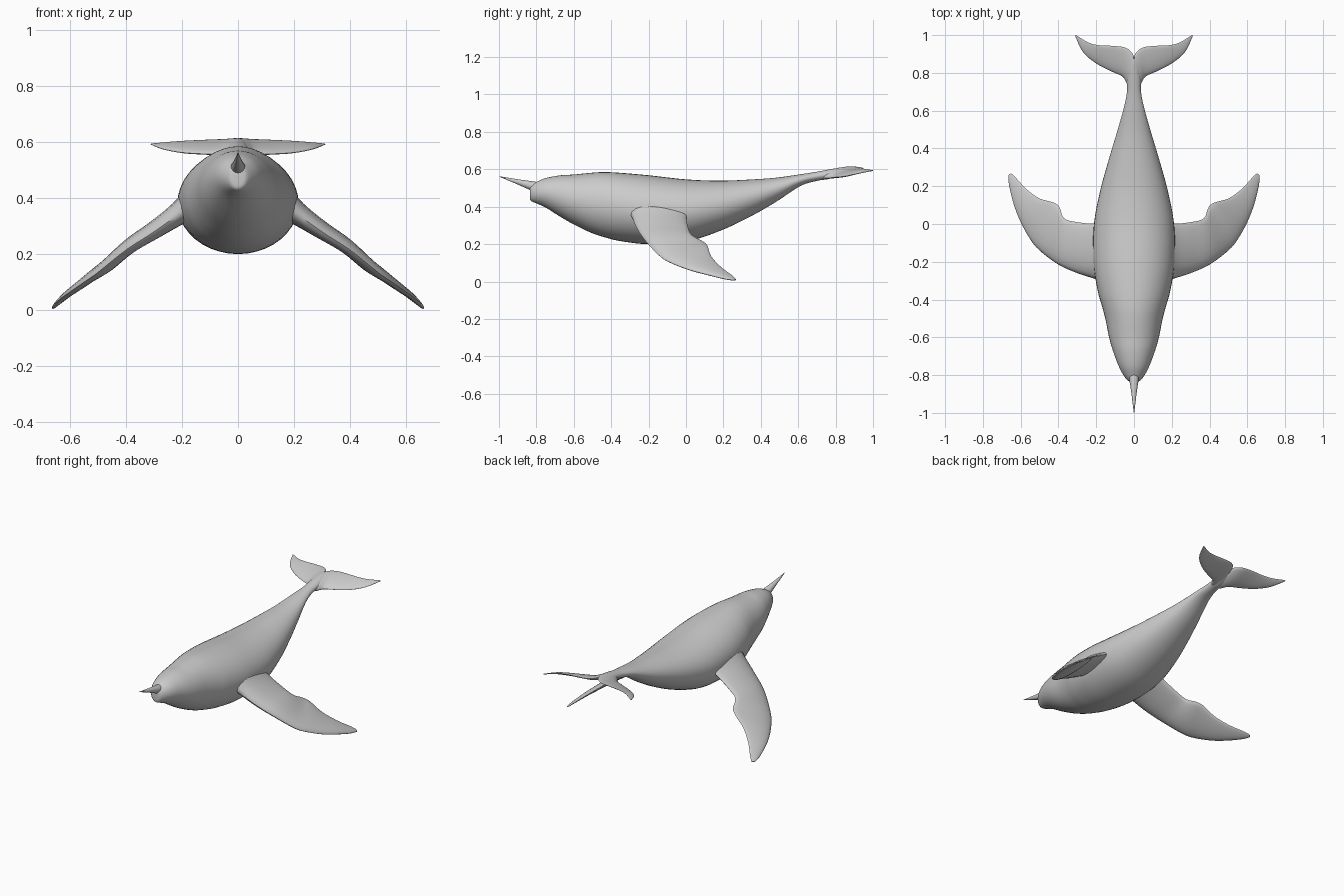
import bpy, math
from mathutils import Vector

if "Cube" in bpy.data.objects:
    bpy.data.objects.remove(bpy.data.objects["Cube"])

skin = bpy.data.materials.new("grey_skin")
skin.diffuse_color = (0.6, 0.6, 0.6, 1)
skin.use_nodes = True
skin.node_tree.nodes["Principled BSDF"].inputs["Base Color"].default_value = skin.diffuse_color


def smooth_rows(rows, steps):
    """Catmull-Rom interpolation through rows of numbers."""
    out = []
    n = len(rows)
    for i in range(n - 1):
        p = [rows[max(i - 1, 0)], rows[i], rows[i + 1], rows[min(i + 2, n - 1)]]
        for s in range(steps):
            t = s / steps
            out.append([0.5 * (2 * b + (c - a) * t + (2 * a - 5 * b + 4 * c - d) * t * t
                               + (3 * b - a - 3 * c + d) * t ** 3)
                        for a, b, c, d in zip(*p)])
    out.append(list(rows[-1]))
    return out


def loft(name, rings, cap_start, flip=False):
    """Skin a list of equal closed rings, with the last end capped."""
    n = len(rings[0])
    verts = [v for r in rings for v in r]
    faces = [(i * n + j, i * n + (j + 1) % n, (i + 1) * n + (j + 1) % n, (i + 1) * n + j)
             for i in range(len(rings) - 1) for j in range(n)]
    faces.append(tuple(range(len(verts) - n, len(verts))))
    if cap_start:
        faces.append(tuple(reversed(range(n))))
    if flip:
        faces = [tuple(reversed(f)) for f in faces]
    me = bpy.data.meshes.new(name)
    me.from_pydata(verts, [], faces)
    me.materials.append(skin)
    ob = bpy.data.objects.new(name, me)
    bpy.context.collection.objects.link(ob)
    bpy.ops.object.select_all(action='DESELECT')
    ob.select_set(True)
    bpy.context.view_layer.objects.active = ob
    bpy.ops.object.shade_smooth_by_angle(angle=math.radians(50))
    return ob


def blade(name, stations, side):
    """Tapering fin: leading edge, trailing edge and half thickness per station."""
    rings = []
    rows = smooth_rows(stations, 4)
    mids = [(Vector(r[:3]) + Vector(r[3:6])) / 2 for r in rows]
    for i, r in enumerate(rows):
        lead, trail = Vector(r[:3]), Vector(r[3:6])
        along = mids[min(i + 1, len(mids) - 1)] - mids[max(i - 1, 0)]
        normal = along.cross(trail - lead).normalized()
        ring = []
        for k in range(20):
            a = math.tau * k / 20
            u = (1 - math.cos(a)) / 2
            h = r[6] * math.sin(a) * (1.25 - 0.6 * u)
            p = lead.lerp(trail, u) + normal * h
            ring.append((p.x * side, p.y, p.z))
        rings.append(ring)
    loft(name, rings, False, side > 0)


# Body: y, half width, top, bottom
body = [
    (-0.835, 0.012, 0.49, 0.455), (-0.83, 0.032, 0.515, 0.432), (-0.80, 0.056, 0.532, 0.418),
    (-0.75, 0.082, 0.553, 0.395), (-0.67, 0.112, 0.568, 0.345), (-0.60, 0.132, 0.572, 0.305),
    (-0.51, 0.15, 0.581, 0.262), (-0.44, 0.168, 0.585, 0.238), (-0.35, 0.193, 0.581, 0.216),
    (-0.20, 0.215, 0.568, 0.20), (0.0, 0.212, 0.546, 0.213), (0.18, 0.178, 0.539, 0.27),
    (0.34, 0.134, 0.545, 0.345), (0.48, 0.092, 0.555, 0.425), (0.61, 0.055, 0.573, 0.51),
    (0.70, 0.037, 0.587, 0.538), (0.77, 0.036, 0.60, 0.55), (0.84, 0.025, 0.612, 0.58),
    (0.875, 0.006, 0.615, 0.604),
]
rings = []
for y, w, top, bottom in smooth_rows(body, 4):
    c, h = (top + bottom) / 2, (top - bottom) / 2
    rings.append([(w * math.cos(math.tau * k / 40), y, c + h * math.sin(math.tau * k / 40))
                  for k in range(40)])
loft("body", rings, True)

# Side flippers, sweeping down and back
flipper = [
    (0.14, -0.32, 0.40, 0.14, 0.02, 0.40, 0.06),
    (0.21, -0.29, 0.345, 0.21, 0.002, 0.35, 0.042),
    (0.30, -0.26, 0.28, 0.30, 0.01, 0.295, 0.032),
    (0.40, -0.215, 0.215, 0.37, 0.03, 0.25, 0.027),
    (0.50, -0.14, 0.135, 0.395, 0.09, 0.215, 0.024),
    (0.55, -0.08, 0.10, 0.43, 0.115, 0.19, 0.02),
    (0.60, 0.01, 0.065, 0.50, 0.135, 0.135, 0.016),
    (0.635, 0.10, 0.04, 0.57, 0.185, 0.08, 0.012),
    (0.66, 0.20, 0.015, 0.63, 0.25, 0.03, 0.007),
    (0.665, 0.255, 0.006, 0.652, 0.268, 0.01, 0.003),
]
# Tail flukes
fluke = [
    (0.0, 0.70, 0.56, 0.0, 0.885, 0.612, 0.02),
    (0.035, 0.74, 0.555, 0.015, 0.912, 0.612, 0.018),
    (0.06, 0.78, 0.557, 0.05, 0.935, 0.61, 0.014),
    (0.12, 0.808, 0.558, 0.11, 0.943, 0.608, 0.011),
    (0.20, 0.85, 0.563, 0.18, 0.946, 0.605, 0.009),
    (0.27, 0.91, 0.576, 0.24, 0.96, 0.601, 0.006),
    (0.312, 0.997, 0.592, 0.306, 1.0, 0.595, 0.002),
]
for side, label in ((1, "right"), (-1, "left")):
    blade(label + "_flipper", flipper, side)
    blade(label + "_fluke", fluke, side)

# Forehead horn
base, tip = Vector((0, -0.79, 0.502)), Vector((0, -1.0, 0.562))
axis = (tip - base).normalized()
up = Vector((1, 0, 0)).cross(axis)
rings = []
for t, r in ((0, 0.027), (0.12, 0.026), (0.5, 0.014), (1, 0.001)):
    c = base.lerp(tip, t)
    rings.append([tuple(c + Vector((1, 0, 0)) * r * math.cos(math.tau * k / 16)
                        + up * r * math.sin(math.tau * k / 16)) for k in range(16)])
loft("horn", rings, True, True)

# Make every surface face outward
for ob in bpy.context.collection.objects:
    bpy.context.view_layer.objects.active = ob
    bpy.ops.object.select_all(action='DESELECT')
    ob.select_set(True)
    bpy.ops.object.mode_set(mode='EDIT')
    bpy.ops.mesh.select_all(action='SELECT')
    bpy.ops.mesh.normals_make_consistent(inside=False)
    bpy.ops.object.mode_set(mode='OBJECT')
